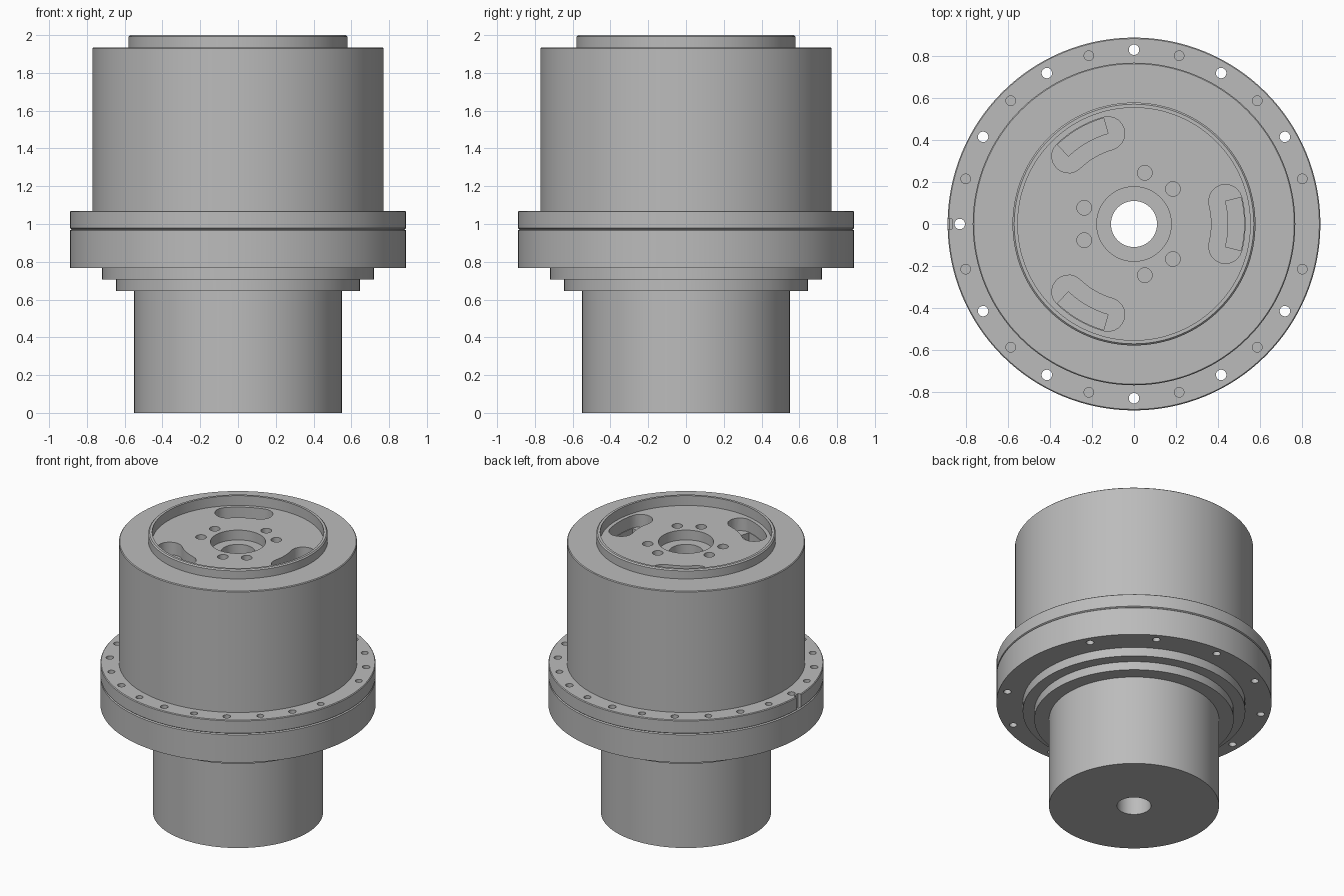
import bpy
import bmesh
from math import sin, cos, pi, radians

cube = bpy.data.objects.get("Cube")
if cube:
    bpy.data.objects.remove(cube, do_unlink=True)

grey = bpy.data.materials.new("machined grey")
grey.use_nodes = True
grey.diffuse_color = (0.5, 0.5, 0.5, 1)
grey.node_tree.nodes["Principled BSDF"].inputs["Base Color"].default_value = (0.5, 0.5, 0.5, 1)


def make_object(name, bm):
    bmesh.ops.recalc_face_normals(bm, faces=bm.faces)
    mesh = bpy.data.meshes.new(name)
    bm.to_mesh(mesh)
    bm.free()
    mesh.materials.append(grey)
    obj = bpy.data.objects.new(name, mesh)
    bpy.context.collection.objects.link(obj)
    return obj


def revolve(name, profile, steps=128):
    """Turn a closed (radius, height) outline around the z axis."""
    bm = bmesh.new()
    rings = [[bm.verts.new((r * cos(2 * pi * i / steps), r * sin(2 * pi * i / steps), z))
              for r, z in profile] for i in range(steps)]
    n = len(profile)
    for i in range(steps):
        a, b = rings[i], rings[(i + 1) % steps]
        for j in range(n):
            k = (j + 1) % n
            bm.faces.new((a[j], b[j], b[k], a[k]))
    return make_object(name, bm)


def add_prism(bm, outline, low, high):
    """Extrude a flat outline between two heights."""
    bottom = [bm.verts.new((x, y, low)) for x, y in outline]
    top = [bm.verts.new((x, y, high)) for x, y in outline]
    bm.faces.new(bottom[::-1])
    bm.faces.new(top)
    for i in range(len(outline)):
        j = (i + 1) % len(outline)
        bm.faces.new((bottom[i], bottom[j], top[j], top[i]))


def polar(radius, degrees):
    a = radians(degrees)
    return radius * cos(a), radius * sin(a)


def circle(centre, radius, steps=24):
    return [(centre[0] + radius * cos(2 * pi * i / steps),
             centre[1] + radius * sin(2 * pi * i / steps)) for i in range(steps)]


def kidney(angle, mid=0.45, half_width=0.08, spread=14, steps=10):
    """Curved slot outline with round ends."""
    sweep = [angle - spread + 2 * spread * i / steps for i in range(steps + 1)]
    outline = [polar(mid + half_width, a) for a in sweep]
    for end, inner in ((1, False), (-1, True)):
        a0 = angle + end * spread
        cx, cy = polar(mid, a0)
        start = a0 if end == 1 else a0 + 180
        for i in range(1, steps):
            dx, dy = polar(half_width, start + 180 * i / steps)
            outline.append((cx + dx, cy + dy))
        if not inner:
            outline += [polar(mid - half_width, a) for a in reversed(sweep)]
    return outline


def crescent(angle):
    """Outer half of a slot, where it runs deeper."""
    sweep = [angle - 14 + 2.8 * i for i in range(11)]
    return [polar(0.526, a) for a in sweep] + [polar(0.45, a) for a in reversed(sweep)]


def cut(target, name, prisms):
    bm = bmesh.new()
    for outline, low, high in prisms:
        add_prism(bm, outline, low, high)
    cutter = make_object(name, bm)
    cutter.hide_render = True
    mod = target.modifiers.new(name, "BOOLEAN")
    mod.operation = "DIFFERENCE"
    mod.solver = "EXACT"
    mod.object = cutter
    bpy.context.view_layer.objects.active = target
    bpy.ops.object.modifier_apply(modifier=mod.name)
    bpy.data.objects.remove(cutter, do_unlink=True)


# Stepped lower shaft with its thick flange
shaft = revolve("lower_shaft_and_flange", [
    (0.11, 0), (0.55, 0), (0.55, 0.645), (0.645, 0.645), (0.645, 0.705),
    (0.72, 0.705), (0.72, 0.768), (0.89, 0.768), (0.89, 0.966),
    (0.882, 0.972), (0.11, 0.972)])

# Upper drum with thin flange, raised rim, recessed face and central bore
drum = revolve("upper_drum", [
    (0.11, 0.972), (0.882, 0.972), (0.89, 0.978), (0.89, 1.065), (0.885, 1.07),
    (0.77, 1.07), (0.77, 1.93), (0.765, 1.935), (0.58, 1.935), (0.58, 1.992),
    (0.572, 2), (0.555, 2), (0.555, 1.93), (0.178, 1.93), (0.178, 1.86), (0.11, 1.86)])

# Bolt holes through both flanges, with one position left solid
through = [(circle(polar(0.832, a), 0.025), 0.7, 1.2) for a in range(30, 360, 30)]
cut(shaft, "lower_bolt_holes", through)
cut(drum, "upper_bolt_holes", through)

# Intermediate holes in the upper flange only
cut(drum, "dowel_holes", [(circle(polar(0.832, a), 0.023), 0.9, 1.2)
                          for a in range(15, 360, 30)])

# Small locating notch on the flange edge
cut(drum, "edge_notch", [([(-0.95, -0.025), (-0.868, -0.025),
                           (-0.868, 0.025), (-0.95, 0.025)], 0.9, 1.2)])

# Kidney slots, deeper along their outer half, and paired screw holes
cut(drum, "slots", [(kidney(a), 1.84, 1.98) for a in (0, 120, 240)])
cut(drum, "slot_depths", [(crescent(a), 1.75, 1.9) for a in (0, 120, 240)])
cut(drum, "screw_holes", [(circle(polar(0.25, a + s), 0.035), 1.87, 1.98)
                          for a in (60, 180, 300) for s in (-18, 18)])

# Smooth turned surfaces with sharp machined edges
for obj in (shaft, drum):
    bpy.ops.object.select_all(action="DESELECT")
    obj.select_set(True)
    bpy.context.view_layer.objects.active = obj
    bpy.ops.object.shade_smooth_by_angle(angle=radians(30))
